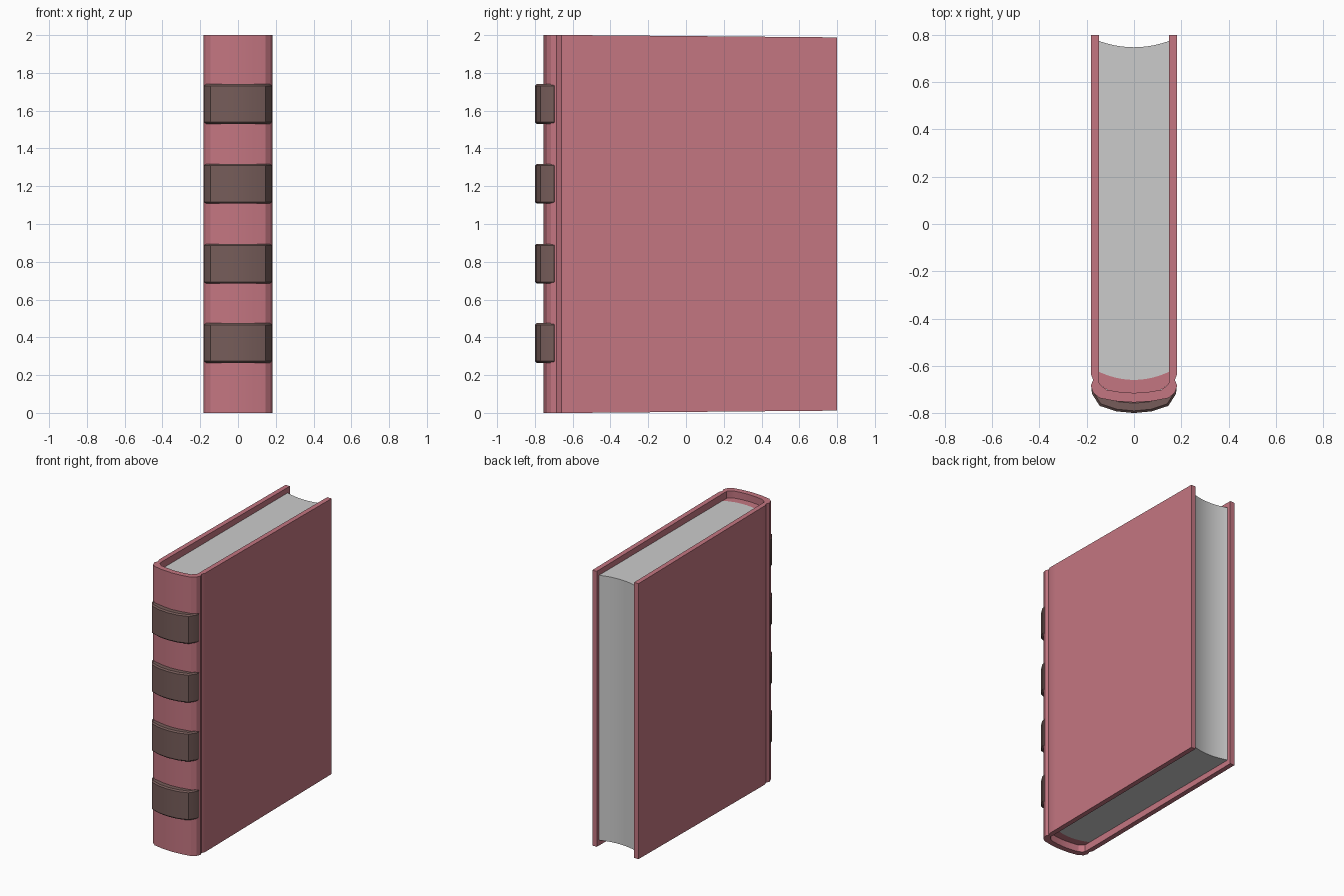
import bpy, bmesh, math

if "Cube" in bpy.data.objects:
    bpy.data.objects.remove(bpy.data.objects["Cube"])


def material(name, rgb):
    m = bpy.data.materials.new(name)
    m.diffuse_color = (*rgb, 1)
    m.use_nodes = True
    m.node_tree.nodes["Principled BSDF"].inputs["Base Color"].default_value = m.diffuse_color
    return m


RED = material("red_cloth", (0.55, 0.18, 0.22))
BROWN = material("brown_leather", (0.18, 0.107, 0.10))


def prism(name, pairs, bottom, top, mat=None, bevel=0):
    """Mirror a half cross-section of (outer, inner) points in x and extrude it in z."""
    full = pairs + [((-o[0], o[1]), (-i[0], i[1])) for o, i in reversed(pairs[:-1])]
    bm = bmesh.new()
    rows = []
    for o, i in full:
        rows.append([bm.verts.new((p[0], p[1], h(p[1])))
                     for p, h in ((o, bottom), (o, top), (i, top), (i, bottom))])
    for a, b in zip(rows, rows[1:]):
        for k in range(4):
            n = (k + 1) % 4
            bm.faces.new((a[k], a[n], b[n], b[k]))
    bm.faces.new(rows[0])
    bm.faces.new(rows[-1])
    bmesh.ops.recalc_face_normals(bm, faces=bm.faces)
    me = bpy.data.meshes.new(name)
    bm.to_mesh(me)
    bm.free()
    ob = bpy.data.objects.new(name, me)
    bpy.context.collection.objects.link(ob)
    if mat:
        me.materials.append(mat)
    if bevel:
        mod = ob.modifiers.new("bevel", "BEVEL")
        mod.width, mod.segments, mod.angle_limit = bevel, 1, math.radians(50)
    bpy.ops.object.select_all(action='DESELECT')
    ob.select_set(True)
    bpy.context.view_layer.objects.active = ob
    bpy.ops.object.shade_smooth_by_angle(angle=math.radians(25))
    return ob


def level(z):
    return lambda y: z


def taper(y):
    return max(0, y + 0.58) / 1.38 * 0.012


# cover: two boards, hinge grooves and rounded spine in one piece
cover = [((.183, .8), (.148, .8)), ((.183, -.58), (.148, -.58)),
         ((.183, -.635), (.148, -.635)), ((.173, -.66), (.148, -.66)),
         ((.183, -.685), (.148, -.672)), ((.172, -.715), (.138, -.685)),
         ((.145, -.737), (.115, -.702)), ((.075, -.75), (.06, -.711)),
         ((0, -.755), (0, -.715))]
prism("cover", cover, taper, lambda y: 2 - taper(y), RED)

# page block: hollow fore edge, rounded back
N = 8
xs = [.149 * math.cos(math.pi / 2 * k / N) for k in range(N)] + [0]
back = [(x, -.66 + .035 * (x / .149) ** 2) for x in xs]
fore = [(x, .748 + .027 * (x / .149) ** 2) for x in xs]
prism("pages", list(zip(fore, back)), level(.05), level(1.95))

# lining between the page block and the spine
lining = [(x, -.717 + .045 * (x / .149) ** 4) for x in xs]
prism("spine_lining", list(zip(back, lining)), level(.05), level(1.95), RED)

# raised bands across the spine
band = [((.183, -.69), (.165, -.69)), ((.176, -.722), (.15, -.71)),
        ((.145, -.77), (.12, -.73)), ((.075, -.793), (.06, -.745)),
        ((0, -.8), (0, -.75))]
for n, z in enumerate((.37, .79, 1.213, 1.635)):
    prism(f"spine_band_{n + 1}", band, level(z - .105), level(z + .105), BROWN, .014)
